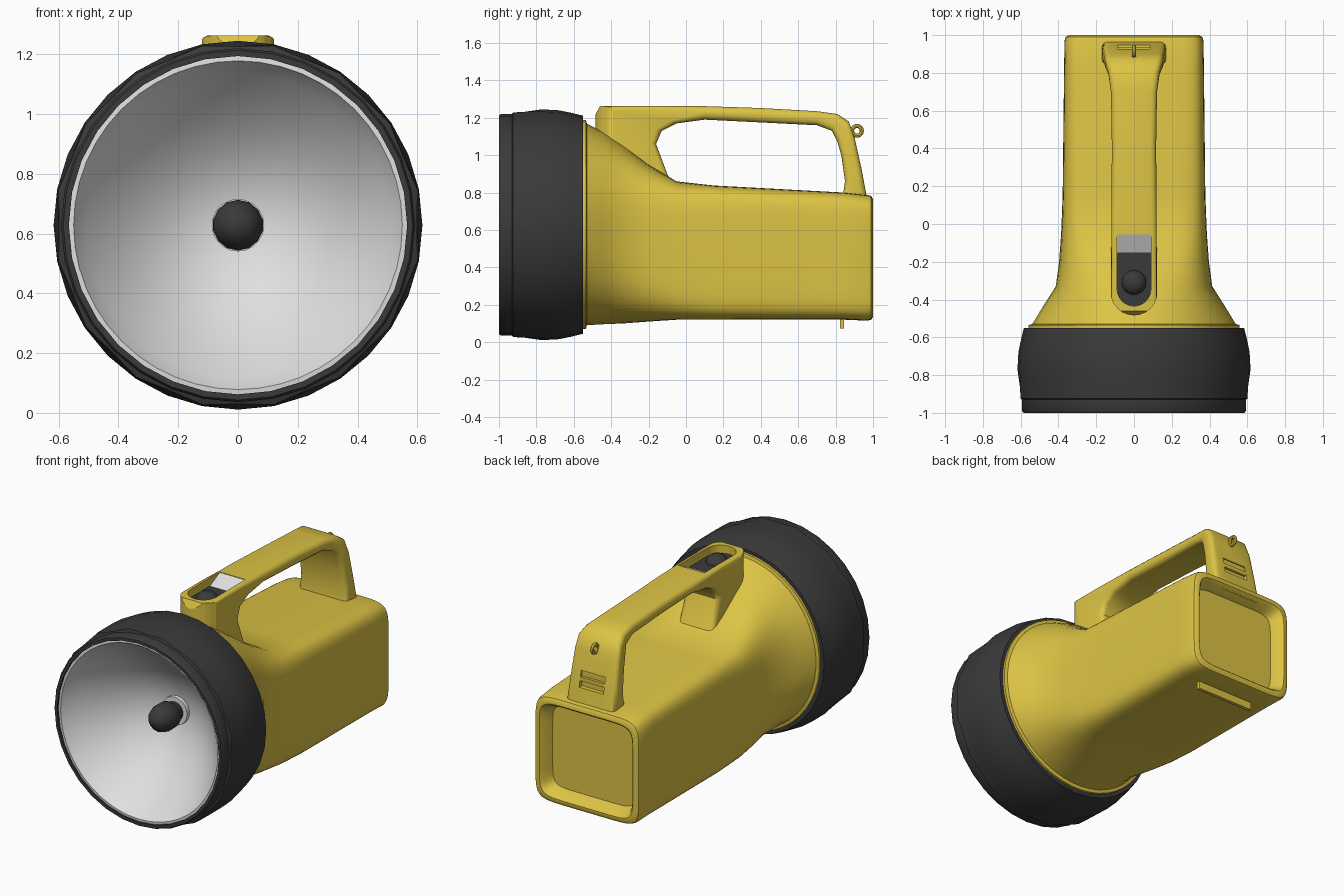
import bpy, bmesh, math
from mathutils import Vector

if "Cube" in bpy.data.objects:
    bpy.data.objects.remove(bpy.data.objects["Cube"], do_unlink=True)

AXIS_Z = 0.628


def material(name, color):
    m = bpy.data.materials.new(name)
    m.use_nodes = True
    m.diffuse_color = (*color, 1)
    m.node_tree.nodes["Principled BSDF"].inputs["Base Color"].default_value = (*color, 1)
    return m


YELLOW = material("yellow plastic", (0.72, 0.55, 0.058))
DARK = material("dark rubber", (0.042, 0.042, 0.042))
SILVER = material("light silver", (0.74, 0.74, 0.74))


def activate(ob):
    bpy.ops.object.select_all(action="DESELECT")
    ob.select_set(True)
    bpy.context.view_layer.objects.active = ob


def smooth(ob, angle=40):
    activate(ob)
    bpy.ops.object.shade_smooth_by_angle(angle=math.radians(angle))


def finish(bm, name, mat):
    bmesh.ops.remove_doubles(bm, verts=bm.verts, dist=0.0002)
    bmesh.ops.recalc_face_normals(bm, faces=bm.faces)
    me = bpy.data.meshes.new(name)
    bm.to_mesh(me)
    bm.free()
    me.materials.append(mat)
    ob = bpy.data.objects.new(name, me)
    bpy.context.collection.objects.link(ob)
    smooth(ob)
    return ob


def loft(name, rings, mat, closed=False):
    """Skin a list of equal rings, either capped or joined end to end."""
    bm = bmesh.new()
    rows = [[bm.verts.new(p) for p in ring] for ring in rings]
    n = len(rows[0])
    pairs = list(zip(rows, rows[1:])) + ([(rows[-1], rows[0])] if closed else [])
    for a, b in pairs:
        for i in range(n):
            j = (i + 1) % n
            bm.faces.new((a[i], a[j], b[j], b[i]))
    if not closed:
        bm.faces.new(rows[0])
        bm.faces.new(rows[-1])
    return finish(bm, name, mat)


def lathe(name, profile, mat, sides, closed=False, tweak=None):
    """Revolve (radius, y) points about the lamp axis."""
    rings = []
    for k, (r, y) in enumerate(profile):
        ring = []
        for i in range(sides):
            a = math.tau * i / sides
            q = r * (tweak(k, i) if tweak else 1)
            ring.append((q * math.sin(a), y, AXIS_Z + q * math.cos(a)))
        rings.append(ring)
    return loft(name, rings, mat, closed)


def prism(name, outline, z0, z1, mat):
    return loft(name, [[(x, y, z) for x, y in outline] for z in (z0, z1)], mat)


def box(name, center, size, mat):
    bm = bmesh.new()
    bmesh.ops.create_cube(bm, size=1)
    for v in bm.verts:
        v.co = Vector(center) + v.co * Vector(size)
    return finish(bm, name, mat)


def boolean(ob, cutter, operation):
    mod = ob.modifiers.new(operation.lower(), "BOOLEAN")
    mod.operation, mod.object, mod.solver = operation, cutter, "EXACT"
    activate(ob)
    bpy.ops.object.modifier_apply(modifier=mod.name)
    bpy.data.objects.remove(cutter, do_unlink=True)


def round_front(w, y_center, y_back, back_w):
    """Plan outline with a half-round front end."""
    arc = [(-w * math.cos(math.pi * i / 12), y_center - w * math.sin(math.pi * i / 12))
           for i in range(13)]
    return arc + [(back_w, y_back), (-back_w, y_back)]


# Lamp head: rubber bezel with grip notches behind the front lip
bezel = [(0.566, -0.9), (0.566, -1), (0.585, -1), (0.592, -0.99), (0.592, -0.93), (0.612, -0.925),
         (0.616, -0.86), (0.617, -0.77), (0.612, -0.68), (0.6, -0.62), (0.583, -0.55), (0.5, -0.55)]
lathe("bezel", bezel, DARK, 32, closed=True,
      tweak=lambda k, i: 0.978 if k in (5, 6) and i % 2 == 0 else 1)

# Reflector: hollow dish with a flat rim and a hidden rear shell
steps = [i / 14 for i in range(14)]
dish = [(0.545 * (1 - t), -0.98 + 0.38 * (1 - (1 - t) ** 2)) for t in steps]
lathe("reflector", [(0.57, -0.92), (0.57, -0.988), (0.55, -0.99)] + dish
      + [(0.01, -0.6), (0.01, -0.57), (0.3, -0.57)], SILVER, 48, closed=True)

# Bulb and its socket
lathe("bulb_socket", [(0.088, -0.58), (0.088, -0.635), (0.07, -0.635)], SILVER, 20)
lathe("bulb", [(0.06, -0.6), (0.06, -0.66), (0.082, -0.69), (0.085, -0.75), (0.07, -0.8),
               (0.04, -0.83), (0.005, -0.84)], DARK, 14)

# Body: round collar blending into a rounded box with a recessed back
# each row: y, half width, bottom, top, squareness
body_rows = [
    (-0.56, 0.56, 0.07, 1.19, 2), (-0.535, 0.56, 0.07, 1.19, 2),
    (-0.53, 0.54, 0.09, 1.17, 2), (-0.44, 0.485, 0.095, 1.125, 2.2),
    (-0.33, 0.415, 0.1, 1.05, 2.8), (-0.2, 0.397, 0.11, 0.95, 3.8),
    (-0.05, 0.386, 0.12, 0.86, 5.5), (0.15, 0.378, 0.12, 0.838, 7),
    (0.85, 0.37, 0.12, 0.8, 8), (0.97, 0.368, 0.115, 0.787, 8),
    (0.99, 0.362, 0.12, 0.782, 8), (1, 0.345, 0.135, 0.765, 8),
    (1, 0.328, 0.152, 0.748, 8), (0.985, 0.315, 0.165, 0.735, 8), (0.92, 0.29, 0.19, 0.71, 8)]


def section(y, hw, zb, zt, n, count=48):
    ring = []
    for i in range(count):
        a = math.tau * (i + 0.5) / count
        c, s = math.cos(a), math.sin(a)
        x = math.copysign(abs(c) ** (2 / n), c) * hw
        z = math.copysign(abs(s) ** (2 / n), s) * (zt - zb) / 2
        ring.append((x, y, (zb + zt) / 2 + z))
    return ring


loft("body", [section(*row) for row in body_rows], YELLOW)

# Handle: rounded section swept around the grip opening
# each row: outer y z, inner y z, half width
handle_rows = [
    (-0.5, 0.8, -0.05, 0.82, 0.122), (-0.54, 1.0, -0.1, 0.9, 0.122),
    (-0.52, 1.15, -0.16, 1.06, 0.122), (-0.46, 1.262, -0.13, 1.13, 0.12),
    (-0.2, 1.264, -0.05, 1.17, 0.12), (0.1, 1.262, 0.1, 1.19, 0.12),
    (0.4, 1.252, 0.4, 1.175, 0.117), (0.7, 1.235, 0.7, 1.16, 0.122),
    (0.81, 1.22, 0.78, 1.13, 0.135), (0.87, 1.18, 0.81, 1.07, 0.15),
    (0.9, 1.1, 0.83, 1.0, 0.157), (0.94, 0.92, 0.85, 0.86, 0.165),
    (0.975, 0.73, 0.84, 0.79, 0.17), (0.8, 0.68, 0.8, 0.78, 0.17),
    (0.3, 0.68, 0.3, 0.78, 0.13)]


def grip_section(oy, oz, iy, iz, w, r=0.031):
    inner, outer = Vector((0, iy, iz)), Vector((0, oy, oz))
    length = (outer - inner).length
    d = (outer - inner) / length
    bend = [(r * (1 - math.cos(a)), r * (1 - math.sin(a)))
            for a in (math.pi * i / 6 for i in range(4))]
    half = [(w - x, t) for x, t in reversed(bend)] + [(w - x, length - t) for x, t in bend]
    ring = half + [(-x, t) for x, t in reversed(half)]
    return [inner + d * t + Vector((x, 0, 0)) for x, t in ring]


handle = loft("handle", [grip_section(*row) for row in handle_rows], YELLOW, closed=True)
boolean(handle, prism("front_trim", round_front(0.124, -0.36, 1.2, 0.6), 0.3, 1.6, YELLOW),
        "INTERSECT")
boolean(handle, prism("switch_pocket", round_front(0.09, -0.345, -0.055, 0.09), 1.2, 1.4, YELLOW),
        "DIFFERENCE")
boolean(handle, box("clip_recess", (0, 0.955, 0.925), (0.17, 0.07, 0.1), YELLOW), "DIFFERENCE")
smooth(handle)

# Switch: dark bed, round button and sloping light plate
prism("switch_bed", round_front(0.089, -0.345, -0.15, 0.089), 1.195, 1.212, DARK)
bm = bmesh.new()
bmesh.ops.create_uvsphere(bm, u_segments=20, v_segments=12, radius=0.065)
for v in bm.verts:
    v.co = Vector((v.co.x, v.co.y - 0.31, v.co.z * 0.75 + 1.213))
finish(bm, "switch_button", DARK)
plate = [(-0.16, 1.195), (-0.16, 1.208), (-0.056, 1.26), (-0.056, 1.195)]
loft("switch_plate", [[(x, y, z) for y, z in plate] for x in (-0.089, 0.089)], SILVER)

# Cord eyelet on the back of the handle
bpy.ops.mesh.primitive_torus_add(location=(0, 0.914, 1.13), rotation=(0, math.pi / 2, 0),
                                 major_radius=0.026, minor_radius=0.011,
                                 major_segments=20, minor_segments=8)
eyelet = bpy.context.object
eyelet.name = "cord_eyelet"
eyelet.data.materials.append(YELLOW)
smooth(eyelet)

# Bar across the rear recess, and the underside foot
box("clip_bar", (0, 0.927, 0.925), (0.17, 0.02, 0.025), YELLOW)
box("underside_foot", (0, 0.835, 0.1), (0.4, 0.022, 0.055), YELLOW)
